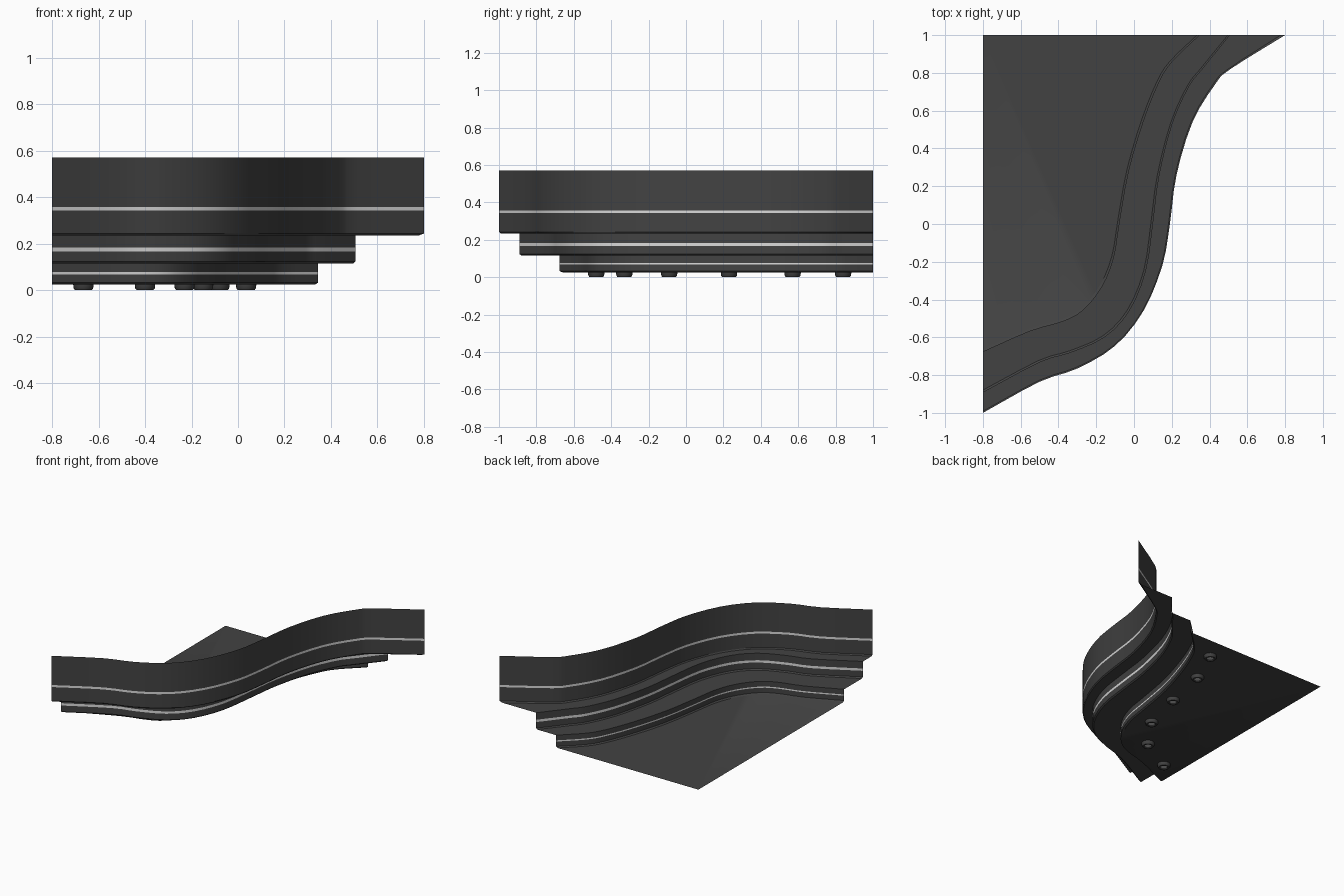
import bpy, bmesh, math
from mathutils import Vector

cube = bpy.data.objects.get("Cube")
if cube:
    bpy.data.objects.remove(cube, do_unlink=True)


def make_material(name, value):
    mat = bpy.data.materials.new(name)
    mat.use_nodes = True
    color = (value, value, value, 1)
    mat.diffuse_color = color
    mat.node_tree.nodes["Principled BSDF"].inputs["Base Color"].default_value = color
    return mat


charcoal = make_material("charcoal", 0.055)
pale_stripe = make_material("pale stripe", 0.7)
lens_grey = make_material("lens grey", 0.55)


def smooth_path(points, steps=3):
    """Catmull-Rom samples through the given plan points."""
    pts = [Vector(p) for p in points]
    pts = [2 * pts[0] - pts[1]] + pts + [2 * pts[-1] - pts[-2]]
    path = []
    for a, b, c, d in zip(pts, pts[1:], pts[2:], pts[3:]):
        for i in range(steps):
            t = i / steps
            path.append(0.5 * (2 * b + (c - a) * t + (2 * a - 5 * b + 4 * c - d) * t ** 2
                               + (3 * b - a - 3 * c + d) * t ** 3))
    path.append(pts[-2])
    return path


def add_object(name, bm, materials):
    mesh = bpy.data.meshes.new(name)
    bm.to_mesh(mesh)
    bm.free()
    obj = bpy.data.objects.new(name, mesh)
    bpy.context.collection.objects.link(obj)
    for mat in materials:
        mesh.materials.append(mat)
    bpy.ops.object.select_all(action='DESELECT')
    obj.select_set(True)
    bpy.context.view_layer.objects.active = obj
    bpy.ops.object.shade_smooth_by_angle(angle=math.radians(30))
    return obj


# Plan curves of the three tiers, matched point by point
outer = smooth_path([(-.8, -1), (-.5, -.835), (-.3, -.765), (-.1, -.645), (.05, -.46), (.15, -.22),
                     (.19, 0), (.225, .26), (.31, .54), (.43, .74), (.51, .82), (.8, 1)])
middle = smooth_path([(-.8, -.89), (-.5, -.73), (-.34, -.68), (-.16, -.6), (-.03, -.465), (.06, -.25),
                      (.1, .02), (.13, .25), (.2, .53), (.29, .73), (.36, .82), (.505, 1)])
inner = smooth_path([(-.8, -.675), (-.55, -.565), (-.38, -.515), (-.27, -.455), (-.17, -.33), (-.11, -.18),
                     (-.08, 0), (-.03, .28), (.05, .55), (.13, .75), (.2, .86), (.345, 1)])
corner = [Vector((-.8, 1))] * len(outer)
curves = [outer, middle, inner, corner]

# Each tier: top, stripe top, stripe bottom, tier bottom, share of the shelf used by its rounded lip
tiers = [(.57, .358, .343, .235, .08), (.235, .184, .167, .115, .05), (.115, .077, .068, .025, .01)]

# Stepped sheet: wall, lip and shelf of every tier, ending in the flat panel
rows, stripe_rows = [], []
for tier, (top, upper, lower, bottom, lip) in enumerate(tiers):
    stripe_rows.append(len(rows) + 1)
    rows += [(tier, 0, top), (tier, 0, upper), (tier, 0, lower),
             (tier, 0, bottom + .008), (tier, lip, bottom)]
rows.append((2, 1, tiers[-1][3]))

bm = bmesh.new()
grid = []
for tier, blend, z in rows:
    grid.append([bm.verts.new((*p.lerp(q, blend), z))
                 for p, q in zip(curves[tier], curves[tier + 1])])
for r, (above, below) in enumerate(zip(grid, grid[1:])):
    for i in range(len(outer) - 1):
        face = bm.faces.new((above[i], below[i], below[i + 1], above[i + 1]))
        face.material_index = int(r in stripe_rows)
bmesh.ops.remove_doubles(bm, verts=bm.verts[:], dist=.0001)
add_object("stepped_soffit", bm, [charcoal, pale_stripe])


# Downlights hanging just below the flat panel
def disc(bm, radius, z, sides=20):
    return [bm.verts.new((radius * math.cos(a), radius * math.sin(a), z))
            for a in (2 * math.pi * i / sides for i in range(sides))]


def downlight(number, x, y):
    bm = bmesh.new()
    # Trim ring flares up to the panel and recesses to the lens
    rings = [disc(bm, r, z) for r, z in ((.044, .0245), (.042, .008), (.036, 0), (.026, 0), (.023, .006))]
    for a, b in zip(rings, rings[1:]):
        for i in range(len(a)):
            j = (i + 1) % len(a)
            bm.faces.new((a[i], b[i], b[j], a[j]))
    lens = bm.faces.new(rings[-1])
    lens.material_index = 1
    bmesh.ops.recalc_face_normals(bm, faces=bm.faces[:])
    if lens.normal.z > 0:
        bmesh.ops.reverse_faces(bm, faces=bm.faces[:])
    obj = add_object(f"downlight_{number}", bm, [charcoal, lens_grey])
    obj.location = (x, y, 0)


spots = [(-.665, -.48), (-.4, -.33), (-.23, -.09), (-.15, .23), (-.08, .57), (.035, .84)]
for number, (x, y) in enumerate(spots, 1):
    downlight(number, x, y)
